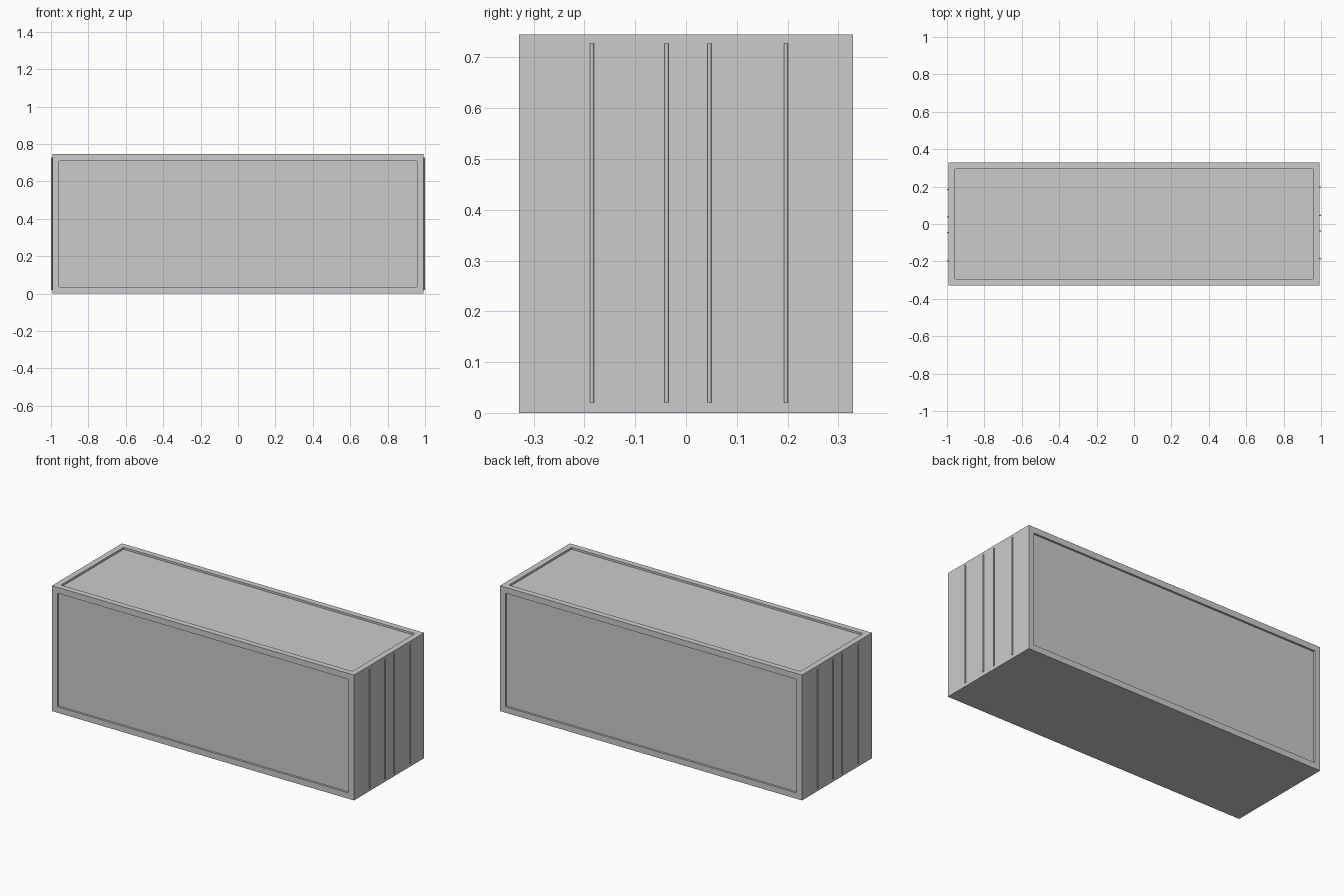
import bpy, bmesh

if "Cube" in bpy.data.objects:
    bpy.data.objects.remove(bpy.data.objects["Cube"])

LX, LY, LZ = 1.986, 0.658, 0.745   # container size
INSET, DEPTH = 0.05, 0.012         # frame width and panel recess

# Container body: box with recessed front, back and top panels
bm = bmesh.new()
bmesh.ops.create_cube(bm, size=1)
for v in bm.verts:
    v.co = (v.co.x * LX, v.co.y * LY, (v.co.z + 0.5) * LZ)
bm.normal_update()
panels = [f for f in bm.faces if abs(f.normal.y) > 0.9 or f.normal.z > 0.9]
bmesh.ops.inset_individual(bm, faces=panels, thickness=INSET, depth=0)
recessed = bmesh.ops.extrude_discrete_faces(bm, faces=panels)["faces"]
bm.normal_update()
for f in recessed:
    bmesh.ops.translate(bm, verts=f.verts, vec=f.normal * -DEPTH)
bmesh.ops.recalc_face_normals(bm, faces=bm.faces)
mesh = bpy.data.meshes.new("container_body")
bm.to_mesh(mesh)
bm.free()
bpy.context.collection.objects.link(bpy.data.objects.new("container_body", mesh))

# Vertical locking rods, the far end turned by half a circle
Z0, Z1 = 0.02, 0.727
for side, end in ((1, "right"), (-1, "left")):
    for i, y in enumerate((-0.185, -0.038, 0.046, 0.197)):
        bpy.ops.mesh.primitive_cylinder_add(
            vertices=12, radius=0.004, depth=Z1 - Z0,
            location=(side * 0.996, side * y, (Z0 + Z1) / 2))
        rod = bpy.context.object
        rod.name = f"{end}_door_rod_{i + 1}"
        bpy.ops.object.shade_smooth_by_angle()
